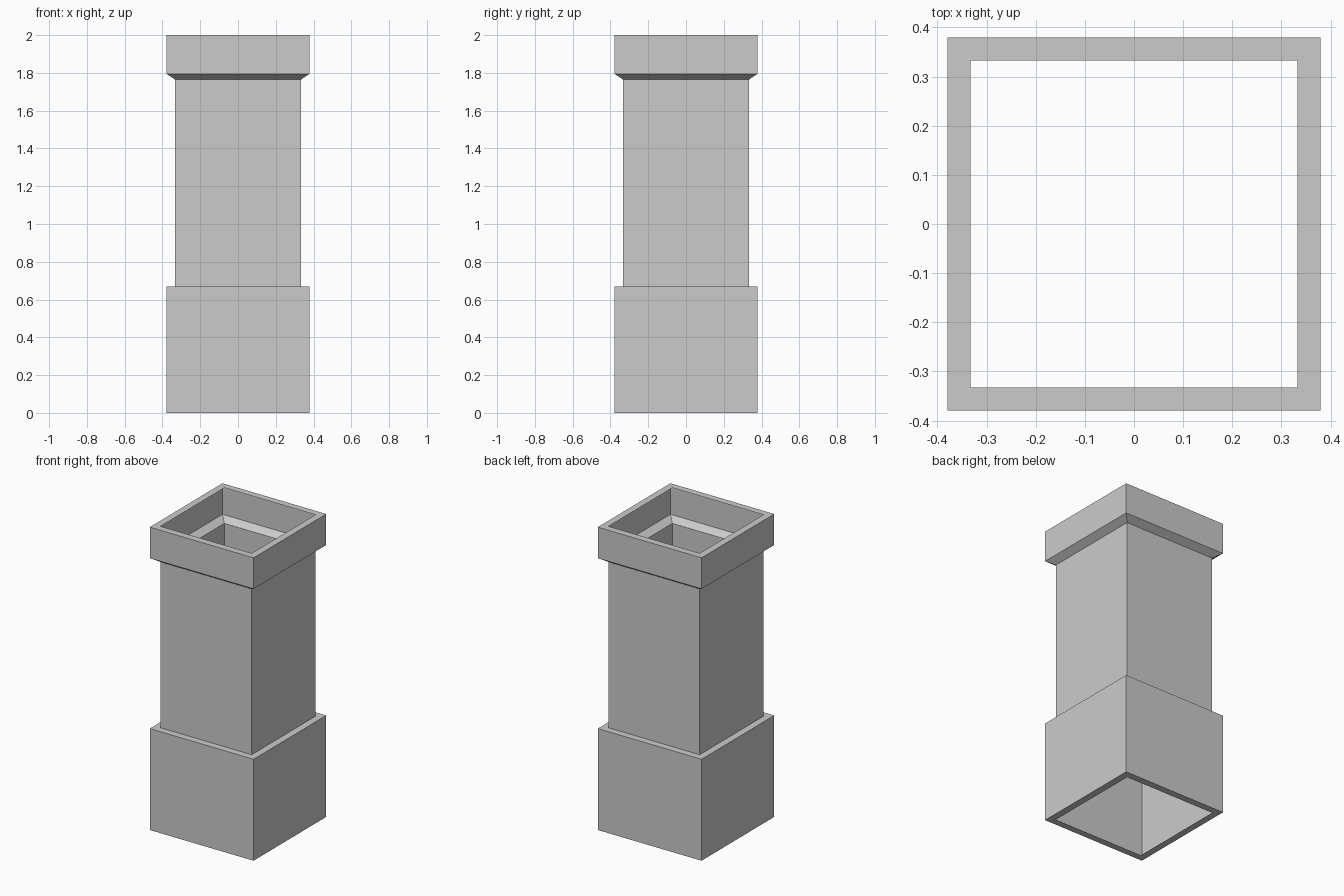
import bpy
import bmesh

if "Cube" in bpy.data.objects:
    bpy.data.objects.remove(bpy.data.objects["Cube"], do_unlink=True)

# Material
grey = bpy.data.materials.new("plain grey")
grey.use_nodes = True
color = (0.6, 0.6, 0.6, 1)
grey.diffuse_color = color
grey.node_tree.nodes["Principled BSDF"].inputs["Base Color"].default_value = color

WIDE = 0.379     # half width of base and cap
NARROW = 0.333   # half width of shaft and openings


def square_shell(name, profile):
    """Thin square tube through (half width, height) points, bottom to top."""
    bm = bmesh.new()
    rings = [[bm.verts.new((sx * r, sy * r, z))
              for sx, sy in ((-1, -1), (1, -1), (1, 1), (-1, 1))]
             for r, z in profile]
    for low, high in zip(rings, rings[1:]):
        for i in range(4):
            j = (i + 1) % 4
            bm.faces.new((low[i], low[j], high[j], high[i]))
    mesh = bpy.data.meshes.new(name)
    bm.to_mesh(mesh)
    bm.free()
    mesh.materials.append(grey)
    obj = bpy.data.objects.new(name, mesh)
    bpy.context.collection.objects.link(obj)
    return obj


# Hollow base with a lip at the bottom and a shoulder at the top
square_shell("base", [(NARROW, 0), (WIDE, 0), (WIDE, 0.67), (NARROW, 0.67)])

# Open shaft
square_shell("shaft", [(NARROW, 0.67), (NARROW, 1.765)])

# Hollow cap with a sloped underside and a flat rim
square_shell("cap", [(NARROW, 1.765), (WIDE, 1.795), (WIDE, 2), (NARROW, 2)])
